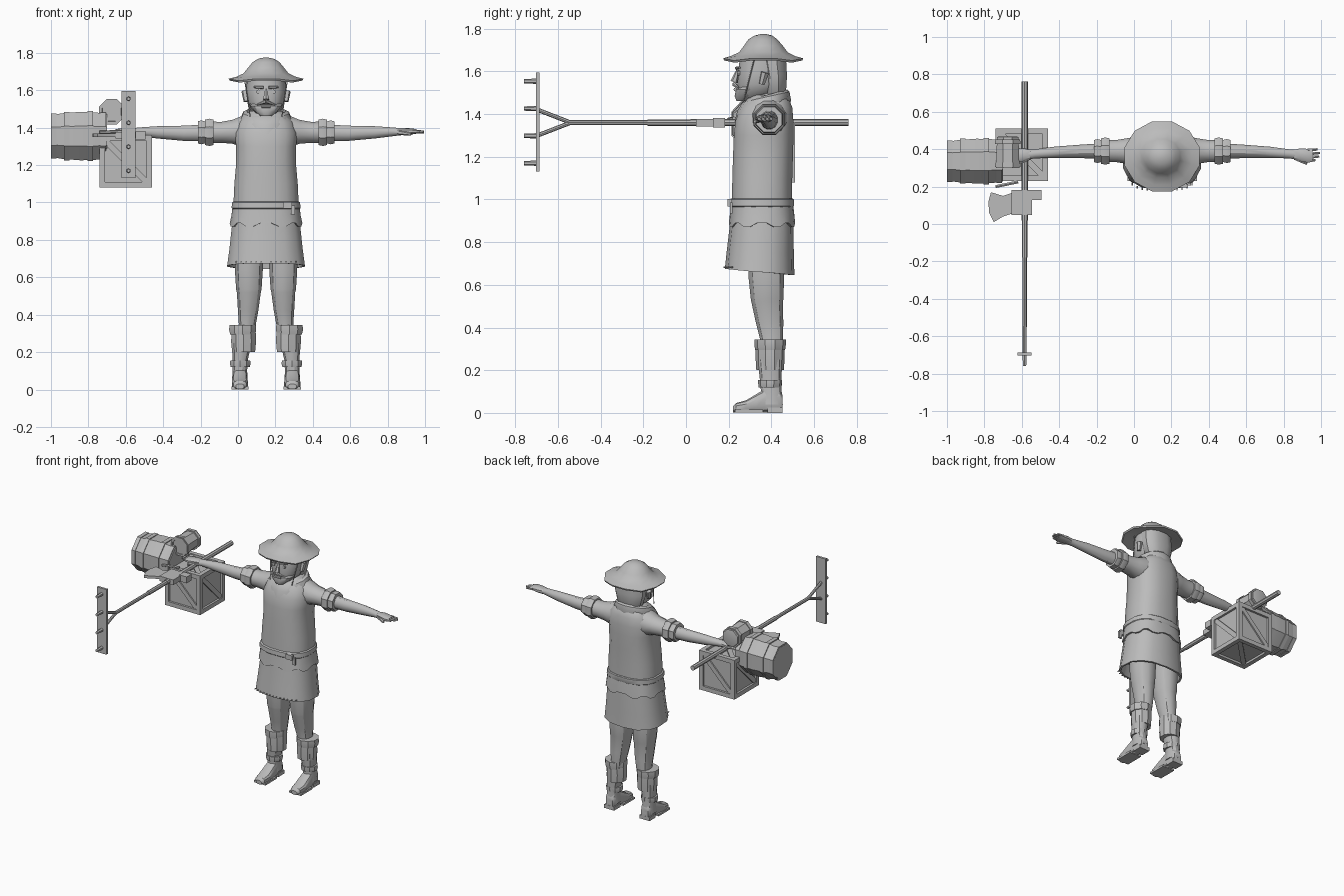
import bpy
import bmesh
import math
from mathutils import Matrix, Vector

if "Cube" in bpy.data.objects:
    bpy.data.objects.remove(bpy.data.objects["Cube"])

clay = bpy.data.materials.new("plain grey")
clay.use_nodes = True
GREY = (0.5, 0.5, 0.5, 1)
clay.diffuse_color = GREY
clay.node_tree.nodes["Principled BSDF"].inputs["Base Color"].default_value = GREY

CENTRE_X, CENTRE_Y = 0.15, 0.36
parts = []


def finish(name, bm):
    bmesh.ops.recalc_face_normals(bm, faces=bm.faces)
    mesh = bpy.data.meshes.new(name)
    bm.to_mesh(mesh)
    bm.free()
    mesh.materials.append(clay)
    obj = bpy.data.objects.new(name, mesh)
    bpy.context.collection.objects.link(obj)
    parts.append(obj)
    return obj


def loft(name, axis, rings, sides=12, power=2.0, caps=True, wave=None, loop=False):
    """Skin oval rings given as (position, centre a, centre b, radius a, radius b)."""
    bm = bmesh.new()
    loops = []
    for index, (pos, ca, cb, ra, rb) in enumerate(rings):
        ring = []
        for k in range(sides):
            angle = math.tau * (k + 0.5) / sides
            c, s = math.cos(angle), math.sin(angle)
            a = ca + ra * math.copysign(abs(c) ** (2 / power), c)
            b = cb + rb * math.copysign(abs(s) ** (2 / power), s)
            p = pos + (wave(index, angle) if wave else 0)
            point = {"X": (p, a, b), "Y": (a, p, b), "Z": (a, b, p)}[axis]
            ring.append(bm.verts.new(point))
        loops.append(ring)
    pairs = list(zip(loops, loops[1:]))
    if loop:
        pairs.append((loops[-1], loops[0]))
    for low, high in pairs:
        for k in range(sides):
            n = (k + 1) % sides
            bm.faces.new((low[k], low[n], high[n], high[k]))
    if caps and not loop:
        bm.faces.new(loops[0])
        bm.faces.new(loops[-1])
    return finish(name, bm)


def body(name, rings, **options):
    """Upright loft on the body's middle line: (height, half width, front, back)."""
    full = [(z, CENTRE_X, (f + b) / 2, rx, (b - f) / 2) for z, rx, f, b in rings]
    return loft(name, "Z", full, **options)


def box(name, size, place, turn=None):
    bm = bmesh.new()
    bmesh.ops.create_cube(bm, size=1)
    bm.transform(Matrix.Translation(place) @ (turn or Matrix()) @ Matrix.Diagonal((*size, 1)))
    return finish(name, bm)


def rod(name, start, end, r1, r2=None, sides=8):
    start, end = Vector(start), Vector(end)
    bm = bmesh.new()
    bmesh.ops.create_cone(bm, cap_ends=True, segments=sides, radius1=r1,
                          radius2=r1 if r2 is None else r2, depth=(end - start).length)
    turn = (end - start).to_track_quat("Z", "Y").to_matrix().to_4x4()
    bm.transform(Matrix.Translation((start + end) / 2) @ turn)
    return finish(name, bm)


# Wide brimmed hat
body("hat", [(1.67, .1, .26, .46), (1.655, .16, .21, .515), (1.648, .2, .172, .552),
             (1.658, .207, .168, .555), (1.672, .165, .205, .515), (1.69, .125, .245, .48),
             (1.72, .1, .268, .457), (1.75, .075, .29, .43), (1.768, .045, .32, .405),
             (1.775, .012, .35, .375)], sides=12,
     wave=lambda i, a: .007 * math.cos(4 * a) if i in (2, 3) else 0)

# Head, beard and face
body("neck", [(1.40, .075, .31, .46), (1.56, .07, .31, .455)])
body("head", [(1.475, .05, .26, .36), (1.50, .082, .245, .43), (1.54, .1, .24, .455),
              (1.6, .108, .242, .465), (1.69, .1, .255, .46)], sides=16, power=2.3)
body("hair", [(1.47, .065, .38, .455), (1.50, .09, .36, .47), (1.58, .112, .35, .475),
              (1.67, .108, .33, .47)], power=2.4)
body("beard", [(1.462, .03, .235, .29), (1.485, .06, .226, .33), (1.515, .085, .232, .36),
               (1.53, .09, .25, .37)])
rod("nose", (CENTRE_X, .225, 1.55), (CENTRE_X, .243, 1.605), .017, .008, sides=6)
rod("mouth", (CENTRE_X - .025, .232, 1.515), (CENTRE_X + .025, .232, 1.515), .009)
for side in (-1, 1):
    x = CENTRE_X
    rod("moustache", (x, .226, 1.54), (x + side * .048, .246, 1.522), .011, .004, sides=6)
    rod("brow", (x + side * .015, .238, 1.615), (x + side * .065, .25, 1.617), .009, .005, sides=6)
    rod("eye", (x + side * .04, .24, 1.592), (x + side * .04, .256, 1.592), .012)
    rod("ear", (x + side * .106, .355, 1.54), (x + side * .112, .37, 1.595), .014, .02, sides=6)
    rod("chin_cord", (x + side * .115, .32, 1.66), (x + side * .085, .27, 1.46), .003, sides=5)

# Tunic, collar, belt and skirt
body("torso", [(.97, .178, .212, .5), (1.1, .172, .215, .5), (1.2, .163, .218, .503),
               (1.3, .163, .222, .506), (1.37, .17, .23, .505), (1.43, .15, .255, .5),
               (1.47, .115, .285, .485), (1.49, .085, .31, .465)], sides=16, power=2.5)
body("collar", [(1.39, .125, .228, .48), (1.44, .142, .24, .492), (1.48, .125, .265, .485),
                (1.49, .105, .285, .475), (1.46, .08, .3, .465)], sides=14, caps=False, loop=True,
     wave=lambda i, a: .025 * math.sin(a))
body("belt", [(.965, .182, .205, .505), (.97, .187, .2, .508), (1.0, .185, .202, .508),
              (1.005, .178, .21, .503)], sides=16, power=2.5)
body("tunic_hem", [(.985, .179, .21, .502), (.93, .186, .205, .508), (.88, .195, .2, .512),
                   (.88, .18, .215, .495)], sides=32, power=2.5, caps=False, loop=True,
     wave=lambda i, a: .013 * math.cos(8 * a) if i > 1 else 0)
body("skirt", [(.96, .176, .212, .5), (.86, .188, .203, .504), (.75, .2, .19, .505),
               (.66, .212, .182, .508), (.66, .2, .195, .495), (.76, .18, .21, .485)],
     sides=14, power=2.5,
     wave=lambda i, a: -.015 * math.sin(a) if i in (3, 4) else 0)
box("belt_buckle", (.05, .02, .035), (.265, .205, .985))
box("belt_tongue", (.022, .014, .05), (.295, .212, .96))
for k in range(13):
    u = (k - 6) / 6
    rod("skirt_stud", (CENTRE_X + .16 * u, .19 + .03 * u ** 4, .683),
        (CENTRE_X + .16 * u, .176 + .03 * u ** 4, .683), .004, sides=5)


def limb(name, axis, side, rings, **options):
    """Loft measured from the middle line and mirrored to one side."""
    if axis == "X":
        rings = [(CENTRE_X + side * r[0], *r[1:]) for r in rings]
    else:
        rings = [(r[0], CENTRE_X + side * r[1], *r[2:]) for r in rings]
    return loft(name, axis, rings, **options)


def roll(name, side, start, end, radius):
    mid = (start + end) / 2
    limb(name, "X", side, [(start, .39, 1.375, radius * .7, radius * .7),
                           (start, .39, 1.375, radius, radius),
                           (mid, .39, 1.375, radius * 1.08, radius * 1.08),
                           (end, .39, 1.375, radius, radius),
                           (end, .39, 1.375, radius * .6, radius * .6)], sides=8)


def boot_band(name, side, low, high, centre, y, radius):
    mid = (low + high) / 2
    limb(name, "Z", side, [(low, centre, y, radius * .8, radius * .8),
                           (low, centre, y, radius * .95, radius * .95),
                           (mid, centre, y, radius * 1.03, radius),
                           (high, centre, y, radius, radius),
                           (high, centre, y, radius * .7, radius * .7)], sides=10)


for side, word in ((-1, "right"), (1, "left")):
    # Sleeves with rolled cuffs, forearms and hands
    limb(word + "_sleeve", "X", side, [
        (.06, .385, 1.385, .09, .095), (.13, .388, 1.38, .085, .085),
        (.18, .39, 1.378, .072, .066), (.24, .39, 1.375, .062, .058),
        (.31, .39, 1.375, .06, .06)])
    roll(word + "_cuff_inner", side, .28, .327, .073)
    roll(word + "_cuff_outer", side, .327, .365, .064)
    limb(word + "_forearm", "X", side, [
        (.34, .39, 1.372, .042, .046), (.44, .388, 1.37, .037, .042),
        (.58, .383, 1.375, .031, .034), (.68, .375, 1.378, .025, .024),
        (.73, .37, 1.378, .028, .018)])
    limb(word + "_palm", "X", side, [
        (.7, .372, 1.378, .024, .02), (.74, .37, 1.38, .036, .019),
        (.78, .365, 1.38, .038, .016), (.805, .367, 1.38, .035, .012)], sides=10, power=2.6)
    for k in range(4):
        y = .338 + .019 * k
        reach = (.82, .84, .845, .83)[k]
        x0, x1 = CENTRE_X + side * .78, CENTRE_X + side * reach
        rod(word + "_finger", (x0, y, 1.381), (x1, y + .004, 1.377), .011, .007, sides=6)
    rod(word + "_thumb", (CENTRE_X + side * .71, .355, 1.375),
        (CENTRE_X + side * .775, .322, 1.365), .014, .008, sides=6)
    # Trousers and boots
    limb(word + "_trouser", "Z", side, [
        (.2, .12, .4, .045, .05), (.35, .1, .4, .047, .056), (.42, .096, .392, .056, .066),
        (.52, .092, .38, .066, .076), (.535, .092, .38, .07, .079),
        (.64, .092, .376, .077, .086), (.8, .09, .372, .08, .088)], power=2.3)
    boot_band(word + "_boot_top", side, .295, .345, .125, .394, .074)
    boot_band(word + "_boot_fold", side, .2, .31, .12, .394, .068)
    boot_band(word + "_ankle_strap", side, .12, .155, .138, .394, .056)
    limb(word + "_boot_shaft", "Z", side, [
        (.04, .14, .4, .044, .055), (.1, .14, .4, .04, .05), (.16, .138, .396, .042, .052),
        (.25, .13, .394, .055, .06)], power=2.3)
    limb(word + "_foot", "Y", side, [
        (.22, .14, .016, .022, .014), (.235, .14, .024, .036, .023), (.28, .14, .03, .044, .029),
        (.33, .14, .045, .042, .044), (.38, .14, .06, .038, .06), (.44, .14, .055, .036, .055),
        (.452, .14, .045, .028, .04)], power=2.8)
    box(word + "_sole", (.092, .13, .014), (CENTRE_X + side * .14, .295, .008))
    box(word + "_heel", (.078, .07, .026), (CENTRE_X + side * .14, .418, .013))

# Braced wooden crate
crate = Vector((-.6, .37, 1.22))
box("crate_panels", (.25, .25, .25), crate)
faces = [Matrix.Rotation(math.pi / 2 * k, 4, "Z") for k in range(4)]
faces += [Matrix.Rotation(math.pi / 2 * k, 4, "X") for k in (-1, 1)]
for turn in faces:
    for k in range(4):
        spin = turn @ Matrix.Rotation(math.pi / 2 * k, 4, "Y")
        box("crate_rail", (.28, .016, .03), crate + spin @ Vector((0, -.132, .125)), spin)
    brace = turn @ Matrix.Rotation(math.pi / 4, 4, "Y")
    box("crate_brace", (.33, .012, .032), crate + turn @ Vector((0, -.128, 0)), brace)

# Barrel lying on its side, with hoops
staves = [(-1.0, .112), (-.94, .122), (-.84, .13), (-.76, .127), (-.7, .118)]
loft("barrel", "X", [(x, .336, 1.355, r, r * 1.08) for x, r in staves], sides=8)
for x, r in ((-.985, .12), (-.915, .13), (-.79, .134), (-.72, .126)):
    loft("barrel_hoop", "X", [(x + d, .336, 1.355, q, q * 1.08) for d, q in
                              ((-.014, r - .02), (-.014, r), (.014, r), (.014, r - .02))], sides=8)

# Open bucket on its side
pail = [(.468, .05), (.465, .062), (.3, .068), (.3, .055), (.44, .048)]
loft("bucket", "Y", [(y, -.675, 1.485, r, r) for y, r in pail], sides=8)
for y in (.318, .44):
    loft("bucket_hoop", "Y", [(y + d, -.675, 1.485, q, q) for d, q in
                              ((-.012, .058), (-.012, .073), (.012, .072), (.012, .058))], sides=8)

# Axe lying flat
TOOL_X, TOOL_Z = -.585, 1.36
rod("axe_haft", (TOOL_X, .02, TOOL_Z), (TOOL_X, .762, TOOL_Z), .017)
box("axe_socket", (.11, .135, .036), (-.6, .115, TOOL_Z))
box("axe_poll", (.06, .055, .045), (-.525, .155, TOOL_Z))
edge = [(-.64, .17), (-.70, .15), (-.765, .17), (-.778, .12), (-.775, .06), (-.75, .01),
        (-.70, .04), (-.64, .06)]
bm = bmesh.new()
blade = bm.faces.new([bm.verts.new((x, y, TOOL_Z - .009)) for x, y in edge])
swept = bmesh.ops.extrude_face_region(bm, geom=[blade])["geom"]
bmesh.ops.translate(bm, vec=(0, 0, .018), verts=[v for v in swept if isinstance(v, bmesh.types.BMVert)])
finish("axe_blade", bm)
rod("small_hook", (-.74, .2, 1.375), (-.62, .225, 1.38), .009, sides=6)

# Rake with a forked neck
rod("rake_shaft", (TOOL_X, -.55, TOOL_Z), (TOOL_X, .2, TOOL_Z), .012)
rod("rake_grip", (TOOL_X, -.18, TOOL_Z), (TOOL_X, .2, TOOL_Z), .015)
box("rake_head", (.075, .016, .465), (TOOL_X, -.695, 1.363))
for side in (-1, 1):
    rod("rake_fork", (TOOL_X, -.54, TOOL_Z), (TOOL_X, -.695, TOOL_Z + side * .06), .01)
for k in range(4):
    z = 1.17 + .128 * k
    rod("rake_tooth", (TOOL_X, -.69, z), (TOOL_X, -.76, z), .013, .01, sides=6)

# Smooth shading that keeps hard edges
bpy.ops.object.select_all(action="DESELECT")
for obj in parts:
    obj.select_set(True)
bpy.context.view_layer.objects.active = parts[0]
bpy.ops.object.shade_smooth_by_angle(angle=math.radians(32))
